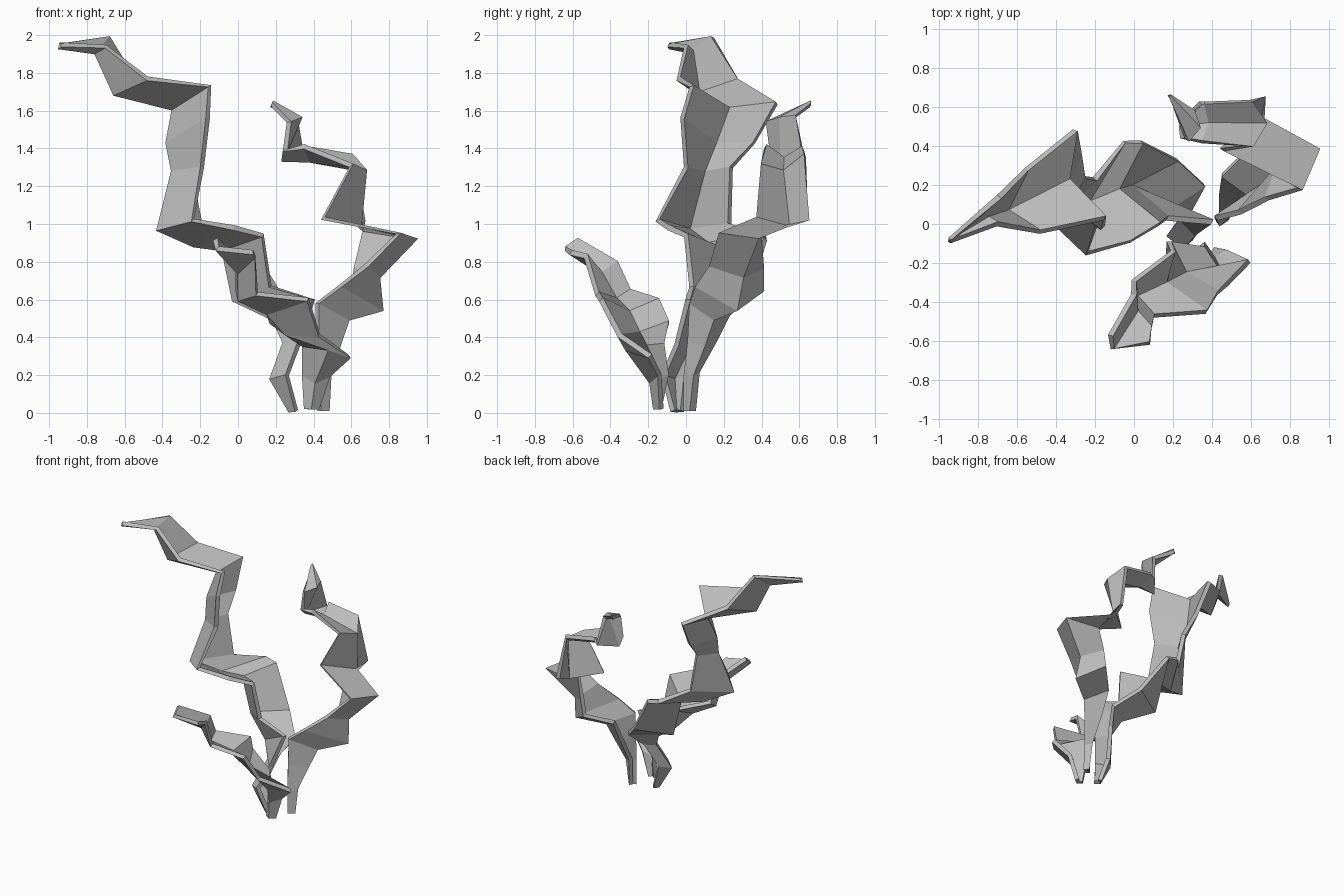
import bpy
import bmesh
from mathutils import Vector

cube = bpy.data.objects.get("Cube")
if cube:
    bpy.data.objects.remove(cube, do_unlink=True)

# Single matte grey
stone_grey = bpy.data.materials.new("stone_grey")
stone_grey.use_nodes = True
grey = (0.5, 0.5, 0.5, 1.0)
stone_grey.diffuse_color = grey
stone_grey.node_tree.nodes["Principled BSDF"].inputs["Base Color"].default_value = grey


def rib(front, keel, back):
    """One V-shaped cross-section of a branch, in hundredths of a unit."""
    return [Vector(point) / 100 for point in (front, keel, back)]


def folded_branch(name, ribs, thickness=0.03):
    """Skin a row of ribs into a folded gutter and give it thickness."""
    bm = bmesh.new()
    rows = [[bm.verts.new(point) for point in section] for section in ribs]
    for lower, upper in zip(rows, rows[1:]):
        for side in range(len(lower) - 1):
            bm.faces.new((lower[side], lower[side + 1], upper[side + 1], upper[side]))
    bmesh.ops.recalc_face_normals(bm, faces=bm.faces)
    mesh = bpy.data.meshes.new(name)
    bm.to_mesh(mesh)
    bm.free()
    mesh.materials.append(stone_grey)
    branch = bpy.data.objects.new(name, mesh)
    bpy.context.collection.objects.link(branch)
    shell = branch.modifiers.new("shell", "SOLIDIFY")
    shell.thickness = thickness
    shell.offset = 0
    return branch


# Tall branch, zigzagging up to the right
folded_branch("tall_branch", [
    rib(front=(31, -7, 1), keel=(28, -5, 1), back=(30, -2, 1)),
    rib(front=(26, -12, 20), keel=(18, -6, 18), back=(24, 0, 20)),
    rib(front=(32, -5, 36), keel=(25, 3, 37), back=(30, 10, 40)),
    rib(front=(40, 1, 60), keel=(19, 8, 50), back=(36, 20, 50)),
    rib(front=(17, 3, 67), keel=(-2, 20, 60), back=(22, 33, 63)),
    rib(front=(13, 0, 94), keel=(-8, 18, 87), back=(4, 42, 92)),
    rib(front=(-2, -9, 98), keel=(-23, 12, 89), back=(-5, 42, 94)),
    rib(front=(-24, -15, 102), keel=(-42, 2, 97), back=(-20, 23, 100)),
    rib(front=(-19, 0, 130), keel=(-34, 10, 128), back=(-26, 24, 130)),
    rib(front=(-16, -2, 156), keel=(-37, 16, 143), back=(-28, 36, 143)),
    rib(front=(-15, 3, 173), keel=(-34, 23, 161), back=(-30, 48, 164)),
    rib(front=(-48, -4, 177), keel=(-65, 7, 169), back=(-55, 28, 176)),
    rib(front=(-70, 0, 194), keel=(-75, 4, 191), back=(-69, 14, 199)),
    rib(front=(-94, -9, 195), keel=(-95, -9, 194), back=(-94, -8, 195)),
])

# Middle branch, swinging out left and curling back
folded_branch("left_branch", [
    rib(front=(43, 0, 1), keel=(47, 2, 1), back=(45, 4, 1)),
    rib(front=(43, 0, 20), keel=(48, 4, 20), back=(44, 6, 22)),
    rib(front=(42, 2, 38), keel=(53, 10, 36), back=(44, 16, 40)),
    rib(front=(42, 3, 58), keel=(58, 15, 50), back=(45, 25, 58)),
    rib(front=(54, 6, 67), keel=(76, 27, 55), back=(60, 40, 65)),
    rib(front=(68, 13, 78), keel=(74, 30, 72), back=(62, 40, 77)),
    rib(front=(85, 18, 95), keel=(94, 38, 92), back=(66, 39, 95)),
    rib(front=(45, 38, 103), keel=(64, 55, 99), back=(66, 65, 102)),
    rib(front=(60, 40, 131), keel=(67, 52, 128), back=(60, 63, 136)),
    rib(front=(35, 42, 141), keel=(38, 52, 134), back=(36, 62, 140)),
    rib(front=(25, 44, 139), keel=(24, 50, 134), back=(34, 62, 137)),
    rib(front=(27, 43, 154), keel=(33, 50, 156), back=(30, 58, 157)),
    rib(front=(18, 65, 163), keel=(18, 66, 164), back=(18, 66, 163)),
])

# Short branch, reaching forward
folded_branch("front_branch", [
    rib(front=(36, -14, 2), keel=(39, -16, 2), back=(42, -13, 2)),
    rib(front=(35, -10, 20), keel=(41, -18, 16), back=(48, -14, 20)),
    rib(front=(35, -12, 36), keel=(48, -31, 34), back=(59, -19, 30)),
    rib(front=(18, -9, 48), keel=(26, -25, 42), back=(43, -35, 41)),
    rib(front=(20, -14, 60), keel=(16, -30, 53), back=(37, -45, 60)),
    rib(front=(0, -29, 65), keel=(1, -37, 60), back=(10, -47, 63)),
    rib(front=(0, -36, 80), keel=(1, -45, 74), back=(9, -53, 83)),
    rib(front=(-12, -57, 92), keel=(-11, -64, 87), back=(8, -61, 85)),
])
